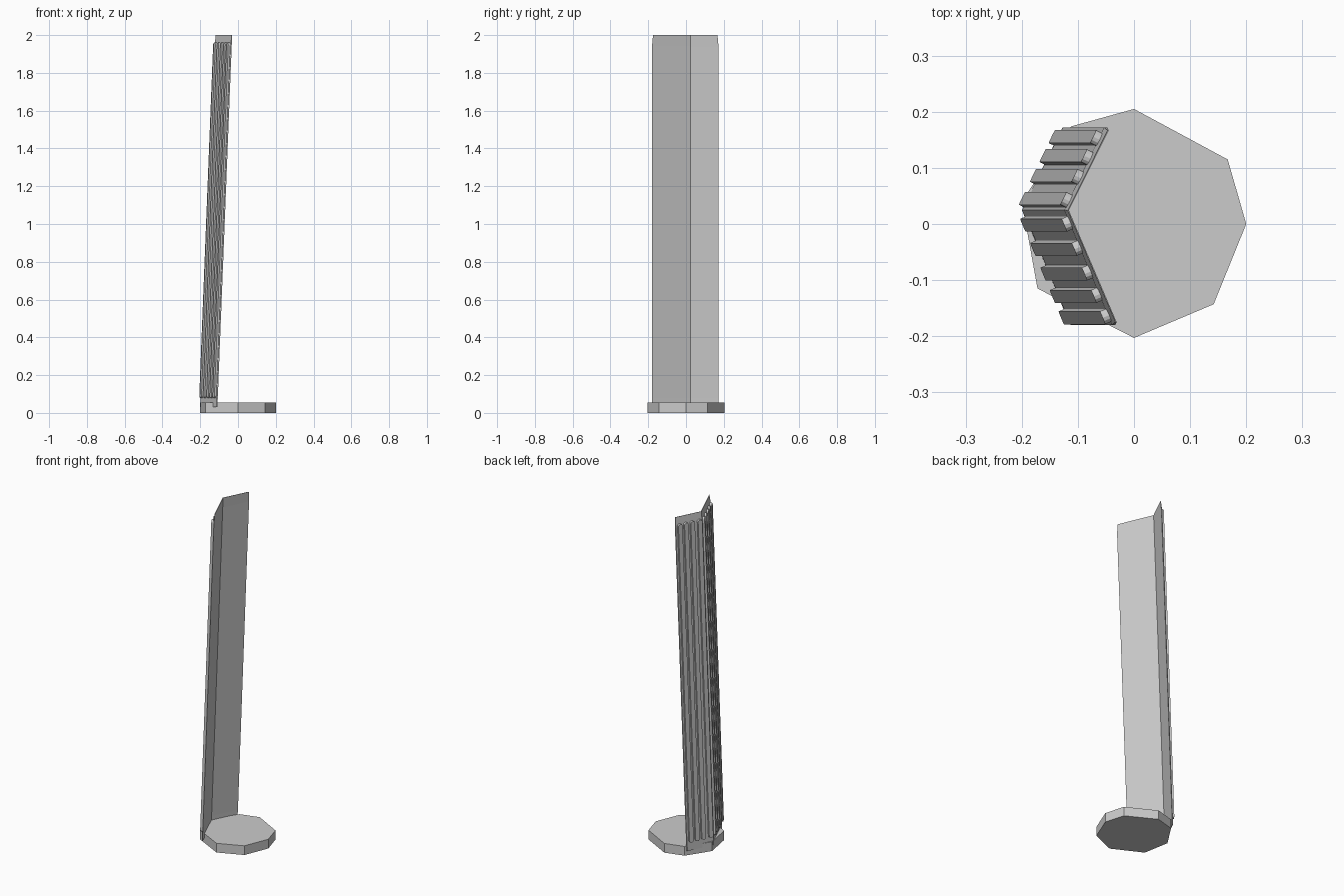
import bpy, bmesh, math

if "Cube" in bpy.data.objects:
    bpy.data.objects.remove(bpy.data.objects["Cube"])

LEAN = 0.0395      # inward lean in x per unit of height
SHELL = 0.006      # panel thickness in x
# inner plan profile at z = 2: back edge, spine, front edge
PROFILE = [(-0.045, 0.172), (-0.116, 0.025), (-0.031, -0.18)]


def finish(bm, name):
    bmesh.ops.recalc_face_normals(bm, faces=bm.faces)
    mesh = bpy.data.meshes.new(name)
    bm.to_mesh(mesh)
    bm.free()
    obj = bpy.data.objects.new(name, mesh)
    bpy.context.collection.objects.link(obj)
    return obj


def loft(name, rings):
    """Closed solid through rings of equal point count."""
    bm = bmesh.new()
    loops = [[bm.verts.new(p) for p in ring] for ring in rings]
    n = len(loops[0])
    for a, b in zip(loops, loops[1:]):
        for i in range(n):
            j = (i + 1) % n
            bm.faces.new((a[i], a[j], b[j], b[i]))
    bm.faces.new(loops[0])
    bm.faces.new(loops[-1])
    return finish(bm, name)


# Irregular eight-sided plinth
plan = [(0.2, 0), (0.167, 0.115), (0, 0.205), (-0.112, 0.174),
        (-0.2, 0.04), (-0.172, -0.115), (0, -0.203), (0.142, -0.143)]
loft("base", [[(x, y, z) for x, y in plan] for z in (0, 0.055)])


# Leaning two-sided shell of the broken column, one solid per side
def lean_x(z):
    return -LEAN * (2 - z)


def panel(name, a, b):
    rings = []
    for z, pull, squeeze in ((0.03, 0, 0.985), (0.08, 0, 1), (1.94, 0, 1), (2.0, 0.004, 0.97)):
        pts = []
        for x, y in (a, b):
            pts.append((x + lean_x(z), y * squeeze, z))
        for x, y in (b, a):
            pts.append((x + lean_x(z) - SHELL + pull, y * squeeze, z))
        rings.append(pts)
    loft(name, rings)


# Raised rounded strip on a panel, centred at the given y
def strip(name, a, b, y, half=0.0115, z0=0.08, z1=1.96, rise=0.011):
    slope = (b[0] - a[0]) / (b[1] - a[1])
    length = math.hypot(slope, 1)
    sign = -1 / length
    nx, ny = sign, -sign * slope       # outward normal in plan
    outline = []
    for base, start in ((z1 - half, 0), (z0 + half, math.pi)):
        for k in range(7):
            t = start + math.pi * k / 6
            outline.append((half * math.cos(t), base + half * math.sin(t)))
    rings = []
    for out in (-0.002, rise):
        ring = []
        for dy, z in outline:
            x = a[0] + slope * (y + dy - a[1]) + lean_x(z) - SHELL
            ring.append((x + nx * out, y + dy + ny * out, z))
        rings.append(ring)
    loft(name, rings)


back, spine, front = PROFILE
panel("back_panel", back, spine)
panel("front_panel", spine, front)
for i, y in enumerate((0.151, 0.117, 0.082, 0.041)):
    strip(f"back_strip_{i + 1}", back, spine, y)
for i, y in enumerate((0.002, -0.041, -0.085, -0.125, -0.163)):
    strip(f"front_strip_{i + 1}", spine, front, y)
